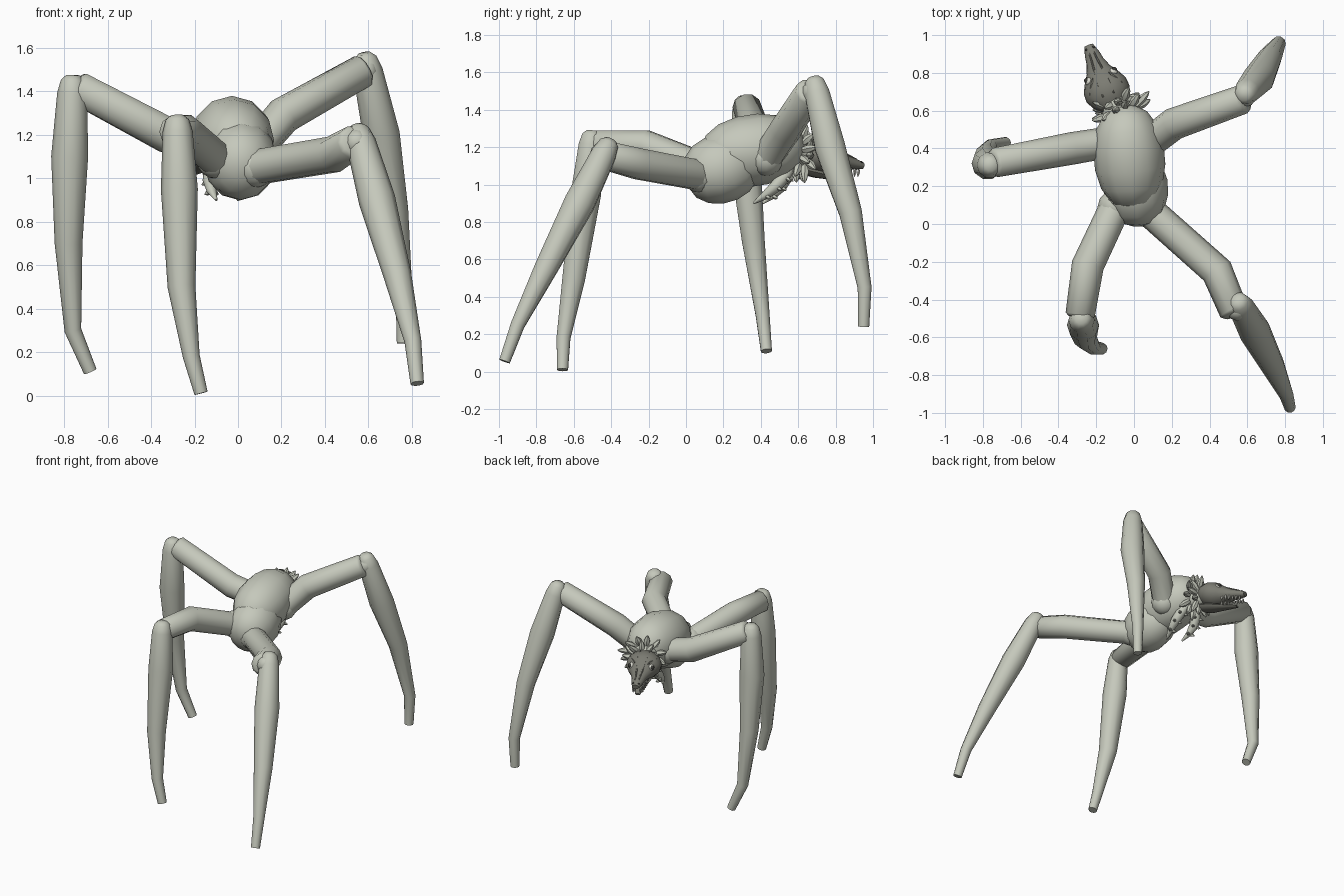
import bpy, bmesh, math, random
from mathutils import Vector

if "Cube" in bpy.data.objects:
    bpy.data.objects.remove(bpy.data.objects["Cube"])

random.seed(4)


def material(name, rgb):
    m = bpy.data.materials.new(name)
    m.diffuse_color = (*rgb, 1)
    m.use_nodes = True
    m.node_tree.nodes["Principled BSDF"].inputs["Base Color"].default_value = m.diffuse_color
    return m


SKIN = material("pale grey skin", (0.56, 0.58, 0.50))
SKULL = material("dark grey skull", (0.20, 0.20, 0.17))
BONE = material("bone", (0.68, 0.68, 0.61))
BLACK = material("socket black", (0.04, 0.04, 0.035))


def add_tube(bm, pts, radii, sides=10, flat=1.0):
    """Loft rings through the points; flat squashes the height."""
    P = [Vector(p) for p in pts]
    axis = (P[-1] - P[0]).normalized()
    ref = Vector((0, 0, 1)) if abs(axis.z) < 0.75 else Vector((0, 1, 0))
    rings = []
    for i, p in enumerate(P):
        a, b = P[max(i - 1, 0)], P[min(i + 1, len(P) - 1)]
        d = ((p - a).normalized() + (b - p).normalized()).normalized()
        s = d.cross(ref).normalized()
        u = s.cross(d)
        rings.append([bm.verts.new(p + (s * math.cos(t) + u * flat * math.sin(t)) * radii[i])
                      for t in (2 * math.pi * k / sides for k in range(sides))])
    for A, B in zip(rings, rings[1:]):
        for k in range(sides):
            n = (k + 1) % sides
            bm.faces.new((A[k], A[n], B[n], B[k]))
    bm.faces.new(rings[0][::-1])
    bm.faces.new(rings[-1])


def add_spike(bm, a, b, r, sides=6):
    a, b = Vector(a), Vector(b)
    add_tube(bm, [a, a.lerp(b, .45), a.lerp(b, .8), b], [r * .75, r, r * .6, r * .12], sides)


def finish(name, bm, mat):
    bmesh.ops.recalc_face_normals(bm, faces=bm.faces)
    me = bpy.data.meshes.new(name)
    bm.to_mesh(me)
    bm.free()
    me.materials.append(mat)
    me.shade_smooth()
    me.set_sharp_from_angle(angle=math.radians(50))
    ob = bpy.data.objects.new(name, me)
    bpy.context.collection.objects.link(ob)
    return ob


def tube(name, pts, radii, mat=SKIN, sides=10, flat=1.0):
    bm = bmesh.new()
    add_tube(bm, pts, radii, sides, flat)
    return finish(name, bm, mat)


def ball(name, loc, r, mat=SKIN, seg=12):
    bm = bmesh.new()
    bmesh.ops.create_uvsphere(bm, u_segments=seg, v_segments=seg * 2 // 3, radius=r)
    bmesh.ops.translate(bm, verts=bm.verts, vec=Vector(loc))
    return finish(name, bm, mat)


def pod(name, a, b, r, flat):
    """Egg-shaped body segment from a to b."""
    a, b = Vector(a), Vector(b)
    ts = [math.pi * (k + .4) / 7.8 for k in range(8)]
    tube(name, [a.lerp(b, (1 - math.cos(t)) / 2) for t in ts],
         [r * math.sin(t) ** .8 for t in ts], SKIN, 12, flat)


# Body: rounded abdomen in front, chest swelling up towards the neck
pod("abdomen", (.02, -.005, 1.03), (0, .38, 1.14), .172, 1.08)
pod("chest", (0, .08, 1.14), (-.05, .63, 1.225), .19, 1.02)
tube("neck", [(-.04, .5, 1.18), (-.11, .66, 1.16)], [.11, .075])


def leg(name, thigh, shin):
    """Thigh: hip, bend, knee. Shin: knee top, calf, middle, ankle, foot."""
    hip, knee, top = Vector(thigh[0]), Vector(thigh[-1]), Vector(shin[0])
    calf = Vector(shin[1])
    upper = [top, top.lerp(calf, .06), top.lerp(calf, .22)]
    end = knee + (knee - Vector(thigh[1])).normalized() * .015
    tube(name + "_thigh", thigh + [end], [.083, .086, .078, .06])
    tube(name + "_shin", upper + shin[1:], [.03, .054, .069, .085, .064, .039, .031])
    ball(name + "_hip", hip, .093)
    ball(name + "_knee", knee.lerp(upper[2], .5), .062, seg=10)


leg("front_right", [(.08, .07, 1.05), (.44, -.25, 1.11), (.53, -.465, 1.165)],
    [(.545, -.4, 1.24), (.64, -.57, .9), (.735, -.75, .55), (.805, -.9, .25), (.825, -.97, .055)])
leg("front_left", [(-.1, .09, 1.09), (-.245, -.22, 1.21), (-.285, -.48, 1.215)],
    [(-.28, -.5, 1.29), (-.27, -.535, .95), (-.26, -.6, .5), (-.215, -.655, .18), (-.17, -.66, .01)])
leg("back_left", [(-.15, .43, 1.16), (-.33, .4, 1.2), (-.735, .325, 1.415)],
    [(-.76, .31, 1.475), (-.775, .32, 1.1), (-.78, .36, .7), (-.76, .41, .3), (-.68, .43, .11)])
leg("back_right", [(.08, .43, 1.14), (.21, .53, 1.29), (.575, .66, 1.495)],
    [(.58, .68, 1.575), (.66, .77, 1.2), (.72, .88, .85), (.765, .955, .45), (.762, .95, .24)])

# Head: long skull with open jaw
H0, H1 = Vector((-.11, .62, 1.165)), Vector((-.24, .945, 1.09))
D = (H1 - H0).normalized()
S = D.cross(Vector((0, 0, 1))).normalized()
U = S.cross(D)


def head(f, s, u):
    """Point at distance f along the skull, s sideways, u upwards."""
    return H0 + D * f + S * s + U * u


skull = [.05, .1, .122, .12, .096, .066, .048, .04, .024]
tube("skull", [head(-.02 + .047 * i, 0, .01) for i in range(9)], skull, SKULL, 16, .74)
jaw = [.06, .062, .046, .032, .018]
tube("lower_jaw", [head(.03 + .07 * i, 0, -.085) for i in range(5)], jaw, SKULL, 10, .4)

# Ridges, eyes, nostrils
bm = bmesh.new()
for s in (-1, 1):
    add_tube(bm, [head(.05, s * .03, .09), head(.12, s * .03, .09),
                  head(.2, s * .022, .058), head(.31, s * .012, .036)], [.004, .006, .006, .004], 6)
    add_spike(bm, head(.09, s * .09, .06), head(.17, s * .045, .075), .012)
finish("skull_ridges", bm, SKULL)
for s, n in ((-1, "left"), (1, "right")):
    ball(n + "_eye_rim", head(.165, s * .068, .045), .024, BONE, 10)
    ball(n + "_eye", head(.174, s * .078, .052), .015, BLACK, 10)
    ball(n + "_nostril", head(.335, s * .02, .026), .007, BLACK, 8)

# Teeth along both jaws
bm = bmesh.new()
for s in (-1, 1):
    for i in range(6):
        f, w = .2 + i * .026, s * (.05 - i * .005)
        add_spike(bm, head(f, w, -.015), head(f, w, -.048 - .008 * (i % 2)), .008, 5)
        if i < 4:
            add_spike(bm, head(f, w * .8, -.085), head(f, w * .8, -.055), .007, 5)
finish("teeth", bm, BONE)

# Ruff: two rings of fleshy spikes around the neck
bm = bmesh.new()
for row in range(2):
    c = Vector((-.08, .635, 1.155)) - D * (.045 * row)
    count = 12
    for k in range(count):
        t = 2 * math.pi * (k + .5 * row) / count
        out = S * math.cos(t) + U * math.sin(t)
        tilt = D * random.uniform(-.4, .5) + S * random.uniform(-.2, .2)
        base = c + out * (.06 + .025 * row)
        add_spike(bm, base, base + (out + tilt).normalized() * random.uniform(.075, .105), .023)
finish("neck_spikes", bm, SKIN)

# Feelers hanging below the throat, with small side spikes
for s, n in ((-1, "left"), (1, "right")):
    bm = bmesh.new()
    root, tip = Vector((-.06 + .04 * s, .56, 1.1)), Vector((-.05 + .05 * s, .385 - .025 * s, .9))
    pts = [root.lerp(tip, i / 4) + Vector((s * .03, .02, -.01)) * math.sin(i * math.pi / 4)
           for i in range(5)]
    add_tube(bm, pts, [.03, .036, .033, .023, .006], 8)
    for i, p in enumerate(pts[1:4]):
        for d in ((.035, .03, -.02), (-.035, .03, -.02)):
            add_spike(bm, p, p + Vector(d) * (1.2 - .15 * i), .014, 5)
    finish(n + "_feeler", bm, SKIN)
